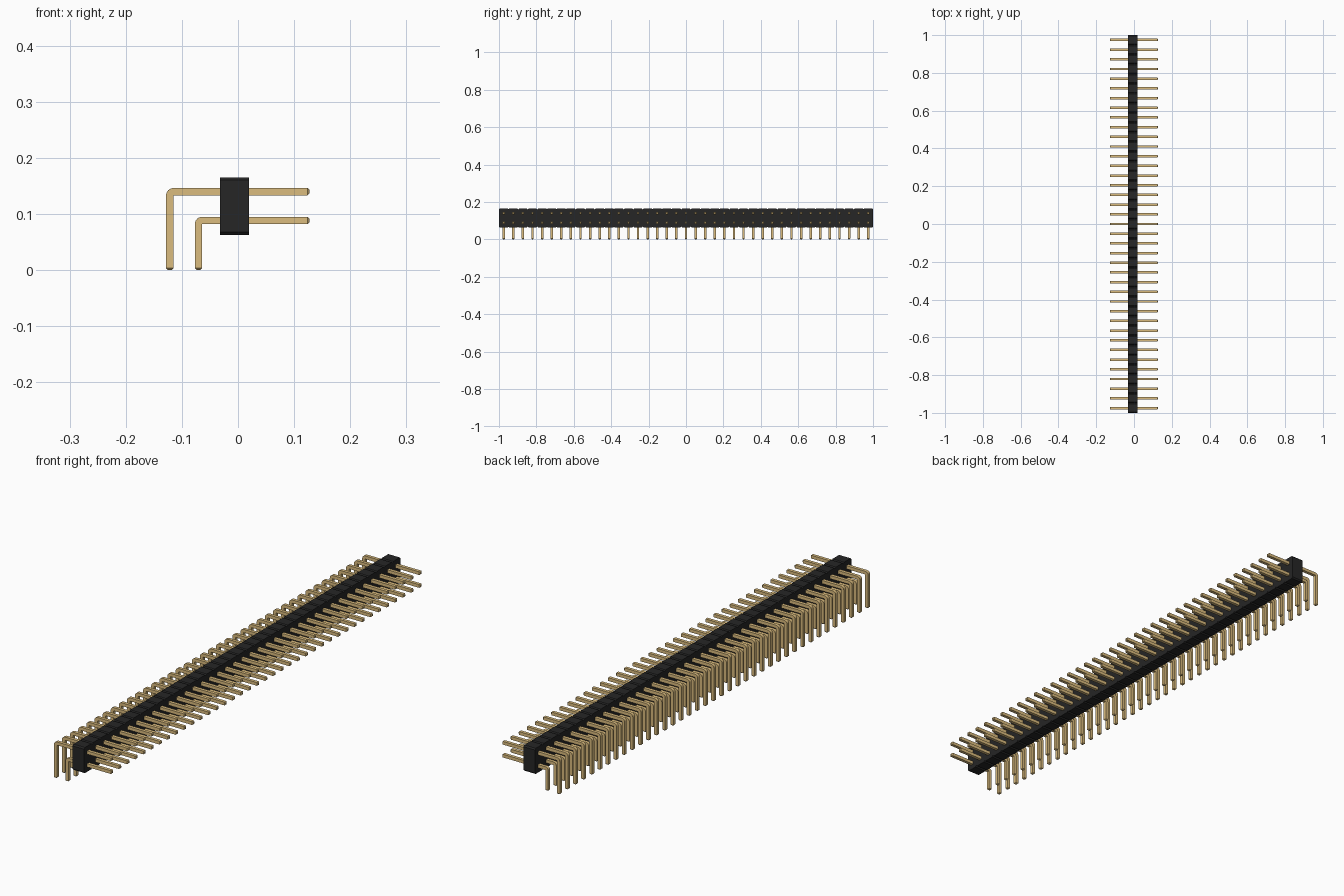
import bpy, bmesh, math

if "Cube" in bpy.data.objects:
    bpy.data.objects.remove(bpy.data.objects["Cube"], do_unlink=True)

COUNT = 39
PITCH = 2.0 / COUNT
PIN = 0.25 * PITCH          # pin thickness
BODY_Z = 0.114              # body centre height
BODY_X = (-0.0317, 0.0193)


def material(name, rgb):
    m = bpy.data.materials.new(name)
    m.use_nodes = True
    m.diffuse_color = (*rgb, 1)
    m.node_tree.nodes["Principled BSDF"].inputs["Base Color"].default_value = (*rgb, 1)
    return m


black = material("black_plastic", (0.019, 0.019, 0.019))
gold = material("gold_metal", (0.708, 0.504, 0.210))


def make_object(name, bm, mat):
    bmesh.ops.recalc_face_normals(bm, faces=bm.faces)
    mesh = bpy.data.meshes.new(name)
    bm.to_mesh(mesh)
    bm.free()
    mesh.materials.append(mat)
    ob = bpy.data.objects.new(name, mesh)
    bpy.context.collection.objects.link(ob)
    return ob


def extrude(bm, points, offset):
    face = bm.faces.new([bm.verts.new(p) for p in points])
    new = bmesh.ops.extrude_face_region(bm, geom=[face])
    bmesh.ops.translate(bm, vec=offset,
                        verts=[v for v in new["geom"] if isinstance(v, bmesh.types.BMVert)])


# Plastic body: one chamfered cell per pin pair, joined into a notched bar
def body():
    c = PITCH / 10
    half = PITCH
    top = []
    for i in range(COUNT):
        y0 = -1 + i * PITCH
        if i == 0:
            top.append((y0, half - c))
        top += [(y0 + c, half), (y0 + PITCH - c, half), (y0 + PITCH, half - c)]
    outline = top + [(y, -z) for y, z in reversed(top)]
    bm = bmesh.new()
    extrude(bm, [(BODY_X[0], y, BODY_Z + z) for y, z in outline],
            (BODY_X[1] - BODY_X[0], 0, 0))
    make_object("header_body", bm, black)


# Bent square pin with a rounded elbow and chamfered tips, repeated along y
def pin_row(name, leg_x, arm_z, tip_x=0.1275):
    h, r = PIN / 2, PIN
    left, top = leg_x - h, arm_z + h
    arc = [(left + r - r * math.cos(a), top - r + r * math.sin(a))
           for a in (math.radians(15 * k) for k in range(7))]
    outline = [(leg_x + h, 0), (left, 0)] + arc + \
              [(tip_x, top), (tip_x, top - PIN), (leg_x + h, top - PIN)]
    bm = bmesh.new()
    y = -1 + PITCH / 2 - h
    extrude(bm, [(x, y, z) for x, z in outline], (0, PIN, 0))
    ends = [e for e in bm.edges
            if all(v.co.z < 1e-5 for v in e.verts)
            or all(v.co.x > tip_x - 1e-5 for v in e.verts)]
    bmesh.ops.bevel(bm, geom=ends, offset=PIN / 4, segments=1, affect='EDGES')
    ob = make_object(name, bm, gold)
    arr = ob.modifiers.new("row", 'ARRAY')
    arr.count = COUNT
    arr.use_relative_offset = False
    arr.use_constant_offset = True
    arr.constant_offset_displace = (0, PITCH, 0)
    bpy.ops.object.select_all(action='DESELECT')
    ob.select_set(True)
    bpy.context.view_layer.objects.active = ob
    bpy.ops.object.shade_smooth_by_angle(angle=math.radians(30))


body()
pin_row("upper_pins", -0.1217, BODY_Z + PITCH / 2)
pin_row("lower_pins", -0.1217 + PITCH, BODY_Z - PITCH / 2)
